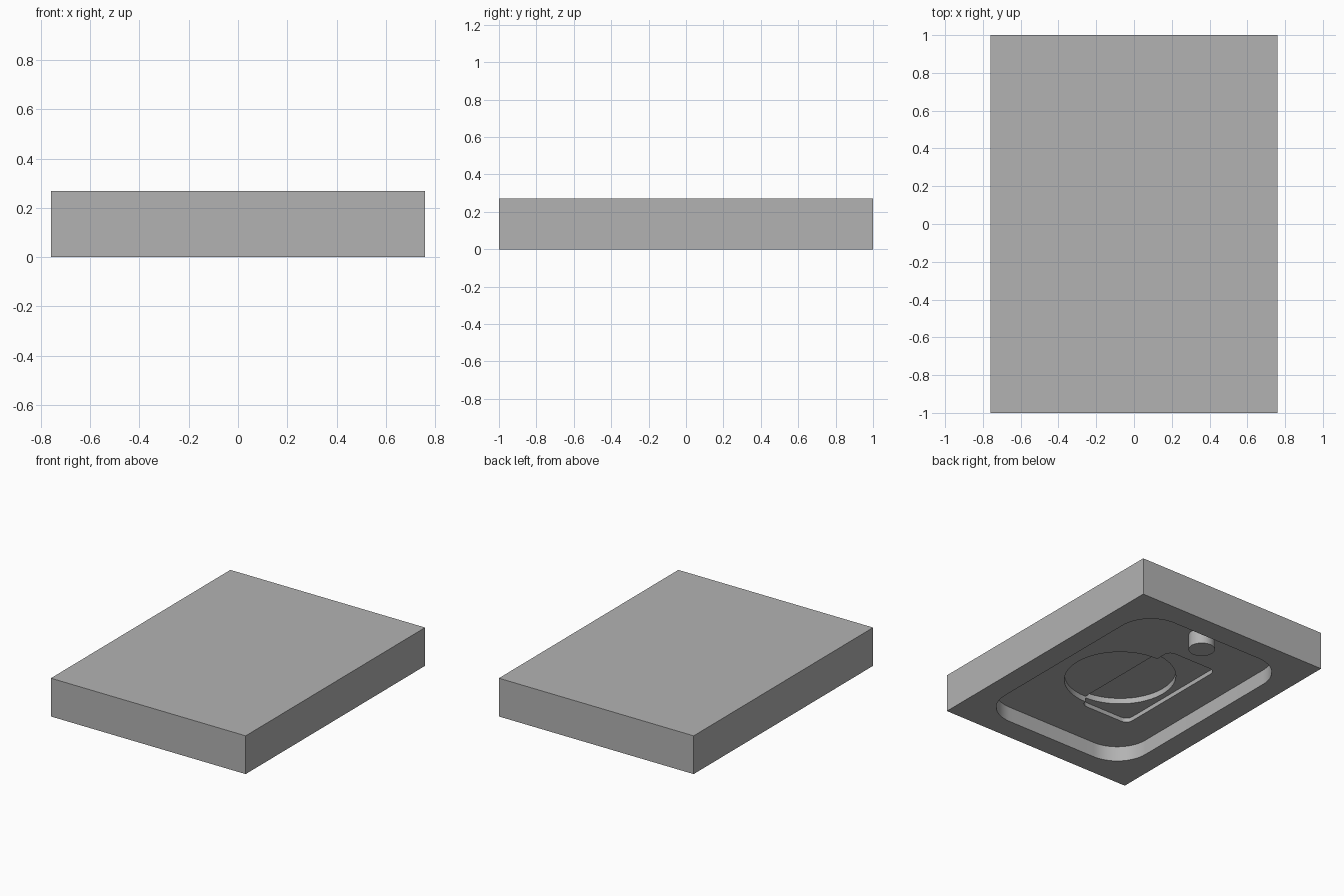
import bpy, bmesh
from math import pi, cos, sin, acos

cube = bpy.data.objects.get("Cube")
if cube:
    bpy.data.objects.remove(cube, do_unlink=True)

grey = bpy.data.materials.new("plain_grey")
grey.use_nodes = True
COLOUR = (0.45, 0.45, 0.45, 1)
grey.diffuse_color = COLOUR
grey.node_tree.nodes["Principled BSDF"].inputs["Base Color"].default_value = COLOUR


def arc(cx, cy, r, start, end, steps):
    return [(cx + r * cos(start + (end - start) * i / steps),
             cy + r * sin(start + (end - start) * i / steps)) for i in range(steps + 1)]


def rounded_rect(x0, x1, y0, y1, r, steps=12):
    corners = [(x1 - r, y1 - r), (x0 + r, y1 - r), (x0 + r, y0 + r), (x1 - r, y0 + r)]
    return [p for i, (cx, cy) in enumerate(corners)
            for p in arc(cx, cy, r, i * pi / 2, (i + 1) * pi / 2, steps)]


def prism(name, outline, z0, z1):
    """Extrude a flat outline from z0 up to z1."""
    bm = bmesh.new()
    base = bm.faces.new([bm.verts.new((x, y, z0)) for x, y in outline])
    top = bmesh.ops.extrude_face_region(bm, geom=[base])["geom"]
    verts = [g for g in top if isinstance(g, bmesh.types.BMVert)]
    bmesh.ops.translate(bm, vec=(0, 0, z1 - z0), verts=verts)
    bmesh.ops.recalc_face_normals(bm, faces=bm.faces)
    mesh = bpy.data.meshes.new(name)
    bm.to_mesh(mesh)
    bm.free()
    mesh.materials.append(grey)
    obj = bpy.data.objects.new(name, mesh)
    bpy.context.collection.objects.link(obj)
    return obj


def activate(obj):
    bpy.ops.object.select_all(action="DESELECT")
    obj.select_set(True)
    bpy.context.view_layer.objects.active = obj


def carve(target, outline, depth):
    """Cut a recess into the underside, up to the given height."""
    cutter = prism("cutter", outline, -0.1, depth)
    cutter.hide_render = True
    mod = target.modifiers.new("recess", "BOOLEAN")
    mod.operation = "DIFFERENCE"
    mod.solver = "EXACT"
    mod.object = cutter
    activate(target)
    bpy.ops.object.modifier_apply(modifier=mod.name)
    bpy.data.objects.remove(cutter, do_unlink=True)


# Solid block
HALF_X, HALF_Y, HEIGHT = 0.76, 1.0, 0.27
block = prism("block", [(-HALF_X, -HALF_Y), (HALF_X, -HALF_Y),
                        (HALF_X, HALF_Y), (-HALF_X, HALF_Y)], 0, HEIGHT)

# Large rounded pocket in the underside
FLOOR = 0.107
carve(block, rounded_rect(-0.6, 0.6, -0.84, 0.84, 0.24, 16), FLOOR)

# Shallow rounded rectangle in the pocket floor
EDGE, RECT_DEPTH, DISC_DEPTH = 0.025, 0.03, 0.04
carve(block, rounded_rect(-0.37, EDGE, -0.51, 0.39, 0.05, 8), FLOOR + RECT_DEPTH)

# Round recess, deeper where it overlaps the rectangle
CX, CY, R = 0.035, -0.1, 0.365
carve(block, arc(CX, CY, R, 0, 2 * pi, 64)[:-1], FLOOR + DISC_DEPTH)
cut = acos((EDGE - CX) / R)
carve(block, arc(CX, CY, R, cut, 2 * pi - cut, 32), FLOOR + RECT_DEPTH + DISC_DEPTH)

# Round post standing in the pocket
post = prism("round_post", arc(0, 0.69, 0.086, 0, 2 * pi, 40)[:-1], 0, FLOOR + 0.01)

for obj in (block, post):
    activate(obj)
    bpy.ops.object.shade_smooth_by_angle(angle=pi / 6)
